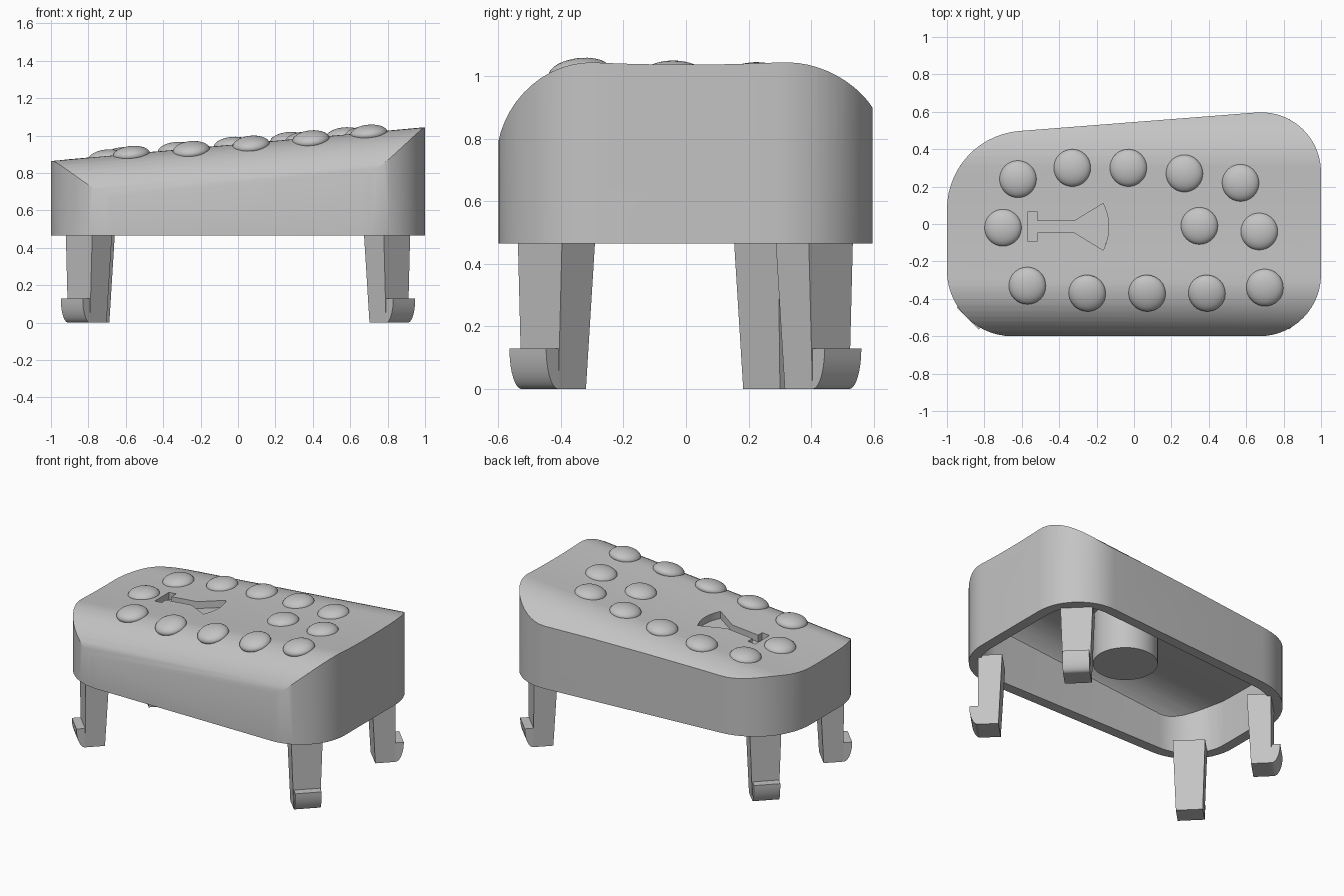
import bpy
import bmesh
from math import sin, cos, pi, sqrt, tan, atan
from mathutils import Vector, Matrix

if "Cube" in bpy.data.objects:
    bpy.data.objects.remove(bpy.data.objects["Cube"], do_unlink=True)

SLOPE = 0.09      # rise of the top along x
TOP = 0.955       # top height at x = 0
RIM = 0.465       # underside of the body
WALL = 0.07

grey = bpy.data.materials.new("plain grey")
grey.use_nodes = True
grey.diffuse_color = (0.55, 0.55, 0.55, 1)
grey.node_tree.nodes["Principled BSDF"].inputs["Base Color"].default_value = grey.diffuse_color


def finish(name, bm):
    bmesh.ops.recalc_face_normals(bm, faces=bm.faces)
    mesh = bpy.data.meshes.new(name)
    bm.to_mesh(mesh)
    bm.free()
    mesh.materials.append(grey)
    ob = bpy.data.objects.new(name, mesh)
    bpy.context.collection.objects.link(ob)
    return ob


def activate(ob):
    bpy.ops.object.select_all(action='DESELECT')
    ob.select_set(True)
    bpy.context.view_layer.objects.active = ob


def smooth(ob, angle=0.55):
    activate(ob)
    bpy.ops.object.shade_smooth_by_angle(angle=angle)


def extrude(name, points, step, shear=0.0):
    """Closed solid from a loop of 3D points pushed along step, sheared up along x."""
    bm = bmesh.new()
    face = bm.faces.new([bm.verts.new(p) for p in points])
    new = bmesh.ops.extrude_face_region(bm, geom=[face], use_keep_orig=True)["geom"]
    bmesh.ops.translate(bm, vec=step, verts=[g for g in new if isinstance(g, bmesh.types.BMVert)])
    for v in bm.verts:
        v.co.z += shear * v.co.x
    return finish(name, bm)


def combine(target, tool, operation):
    mod = target.modifiers.new("cut", 'BOOLEAN')
    mod.operation, mod.object, mod.solver = operation, tool, 'EXACT'
    activate(target)
    bpy.ops.object.modifier_apply(modifier=mod.name)
    bpy.data.objects.remove(tool, do_unlink=True)


def fillet(corners, radii, steps=14):
    """Polygon with each corner replaced by an arc."""
    out = []
    for i, (corner, r) in enumerate(zip(corners, radii)):
        p = Vector(corner)
        a = (Vector(corners[i - 1]) - p).normalized()
        b = (Vector(corners[(i + 1) % len(corners)]) - p).normalized()
        half = a.angle(b) / 2
        centre = p + (a + b).normalized() * r / sin(half)
        start = p + a * r / tan(half) - centre
        for k in range(steps + 1):
            turn = (pi - 2 * half) * k / steps
            out.append(centre + Matrix.Rotation(turn, 2) @ start)
    return out


def outline(inset):
    corners = [(-1 + inset, -0.6 + inset), (1 - inset, -0.6 + inset),
               (1 - inset, 0.623 - inset), (-1 + inset, 0.467 - inset)]
    return fillet(corners, [r - inset for r in (0.35, 0.33, 0.32, 0.42)])


def drop(y):
    """How far the top falls below its ridge height across the depth."""
    if y < -0.3:
        return 0.3 * (1 - sqrt(max(0, 1 - ((y + 0.3) / 0.31) ** 2)))
    if y > 0.32:
        return 0.38 - sqrt(0.38 ** 2 - (y - 0.32) ** 2)
    return 0.008 * (1 - (y / 0.32) ** 2)


def top_z(x, y):
    return TOP + SLOPE * x - drop(y)


def rounded_block(name, inset, bottom, lower):
    """Outline prism trimmed by the swept top profile."""
    block = extrude(name, [(p.x, p.y, bottom) for p in outline(inset)], (0, 0, 1.2))
    ys = [-0.3 - 0.31 * sin(pi / 2 * k / 14) for k in range(14, 0, -1)]
    ys += [-0.3 + 0.103 * k for k in range(7)]
    ys += [0.36 + 0.03 * k for k in range(10)]
    profile = [(-1.2, y, TOP - drop(y) - lower) for y in ys]
    profile += [(-1.2, ys[-1], -0.3), (-1.2, ys[0], -0.3)]
    sweep = extrude("sweep", profile, (2.4, 0, 0), SLOPE)
    combine(block, sweep, 'INTERSECT')
    return block


# Hollow body
body = rounded_block("body", 0, RIM, 0)
combine(body, rounded_block("cavity", WALL, 0.2, 0.09), 'DIFFERENCE')

# Shallow axe-shaped recess in the top
axe = [(-0.57, -0.09), (-0.515, -0.09), (-0.515, -0.045), (-0.32, -0.045)]
axe += [(-0.135 - 0.03 * (k / 5) ** 2, -0.015 + 0.025 * k) for k in range(-5, 6)]
axe += [(-0.32, 0.015), (-0.515, 0.015), (-0.515, 0.065), (-0.57, 0.065)]
recess = extrude("recess", [(x, y, TOP - 0.055) for x, y in axe], (0, 0, 0.3), SLOPE)
combine(body, recess, 'DIFFERENCE')
smooth(body)

# Low domes scattered over the top
domes = [(-0.62, 0.24), (-0.33, 0.30), (-0.03, 0.30), (0.27, 0.27), (0.57, 0.22),
         (0.35, -0.01), (0.67, -0.04), (-0.70, -0.02),
         (-0.57, -0.33), (-0.25, -0.37), (0.07, -0.37), (0.39, -0.37), (0.70, -0.34)]
for i, (x, y) in enumerate(domes):
    bm = bmesh.new()
    bmesh.ops.create_uvsphere(bm, u_segments=32, v_segments=16, radius=0.1)
    tilt = (drop(y - 0.05) - drop(y + 0.05)) / 0.1
    bm.transform(Matrix.Translation((x, y, top_z(x, y) - 0.004))
                 @ Matrix.Rotation(atan(tilt), 4, 'X')
                 @ Matrix.Rotation(-atan(SLOPE), 4, 'Y')
                 @ Matrix.Diagonal((1, 1, 0.46, 1)))
    smooth(finish(f"dome_{i + 1}", bm))

# Post hanging under the top
bm = bmesh.new()
bmesh.ops.create_cone(bm, cap_ends=True, segments=48, radius1=0.2, radius2=0.2, depth=0.34,
                      matrix=Matrix.Translation((0.07, 0, 0.73)))
smooth(finish("inner_post", bm))


# Tapered corner legs with outward hooked feet
def leg(name, x, y, angle):
    place = Matrix.Translation((x, y, 0)) @ Matrix.Rotation(angle, 4, 'Z')
    bm = bmesh.new()
    rings = []
    for z, half, inner in ((0, 0.083, -0.125), (RIM + 0.015, 0.1, -0.15)):
        rings.append([bm.verts.new((o, t, z)) for o, t in
                      ((0, -half), (0, half), (inner, half), (inner, -half))])
    low, high = rings
    bm.faces.new(low)
    bm.faces.new(high)
    for k in range(4):
        n = (k + 1) % 4
        bm.faces.new((low[k], low[n], high[n], high[k]))
    bm.transform(place)
    finish(name + "_leg", bm)

    curve = [(0.055 * cos(pi / 2 * k / 10), 0.13 - 0.13 * sin(pi / 2 * k / 10)) for k in range(11)]
    profile = [(o, -0.083, z) for o, z in curve + [(-0.02, 0), (-0.02, 0.13)]]
    foot = extrude(name + "_foot", profile, (0, 0.166, 0))
    foot.data.transform(place)
    smooth(foot)


leg("front_left", 0.85, -0.467, -pi / 4)
leg("front_right", -0.85, -0.467, -3 * pi / 4)
leg("back_left", 0.85, 0.463, pi / 4)
leg("back_right", -0.835, 0.33, 3 * pi / 4)
